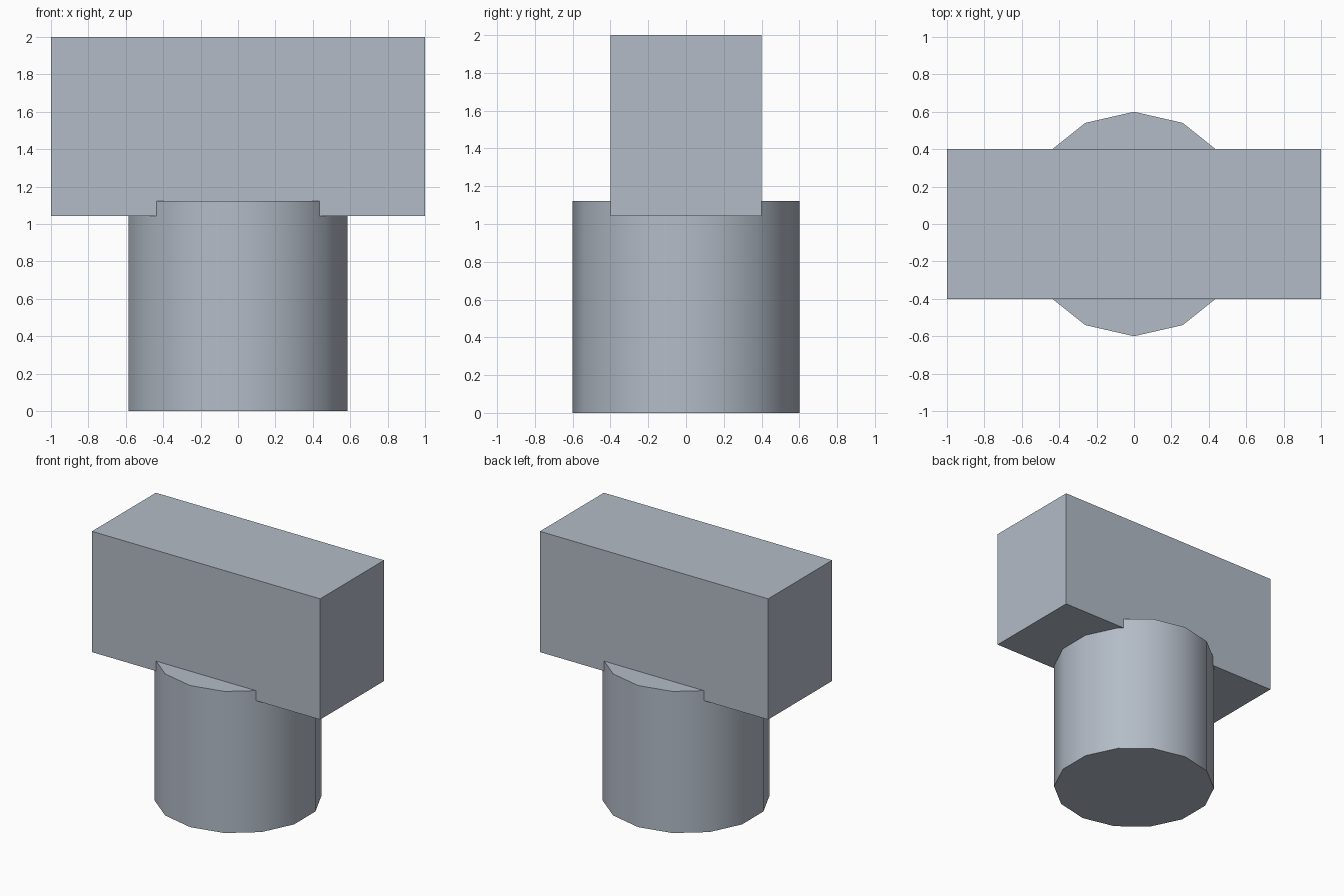
import bpy
import bmesh
from math import radians
from mathutils import Matrix

cube = bpy.data.objects.get("Cube")
if cube:
    bpy.data.objects.remove(cube, do_unlink=True)

# Single grey material
grey = bpy.data.materials.new("blue_grey")
grey.use_nodes = True
colour = (0.45, 0.50, 0.57, 1.0)
grey.diffuse_color = colour
grey.node_tree.nodes["Principled BSDF"].inputs["Base Color"].default_value = colour


def add_part(name, bm):
    mesh = bpy.data.meshes.new(name)
    bm.normal_update()
    bm.to_mesh(mesh)
    bm.free()
    mesh.materials.append(grey)
    part = bpy.data.objects.new(name, mesh)
    bpy.context.collection.objects.link(part)
    return part


# Fourteen-sided post, with a corner pointing to the back and to the front
HEIGHT = 1.122
bm = bmesh.new()
bmesh.ops.create_circle(bm, cap_ends=True, segments=14, radius=0.6)
corner = bm.verts[:][0].co.copy()
turn = corner.xy.angle_signed((0, 1)) if corner.length else 0
bmesh.ops.rotate(bm, verts=bm.verts, cent=(0, 0, 0), matrix=Matrix.Rotation(-turn, 3, "Z"))
top = bmesh.ops.extrude_face_region(bm, geom=bm.faces[:])["geom"]
bmesh.ops.translate(bm, verts=[v for v in top if isinstance(v, bmesh.types.BMVert)], vec=(0, 0, HEIGHT))
bmesh.ops.recalc_face_normals(bm, faces=bm.faces)
post = add_part("post", bm)

# Smooth sides with sharp rims
bpy.ops.object.select_all(action="DESELECT")
post.select_set(True)
bpy.context.view_layer.objects.active = post
bpy.ops.object.shade_smooth_by_angle(angle=radians(30))

# Block seated slightly down over the post
BOTTOM, TOP = 1.043, 2.0
bm = bmesh.new()
bmesh.ops.create_cube(bm, size=1)
bmesh.ops.scale(bm, verts=bm.verts, vec=(2.0, 0.8, TOP - BOTTOM))
bmesh.ops.translate(bm, verts=bm.verts, vec=(0, 0, (TOP + BOTTOM) / 2))
add_part("head_block", bm)
